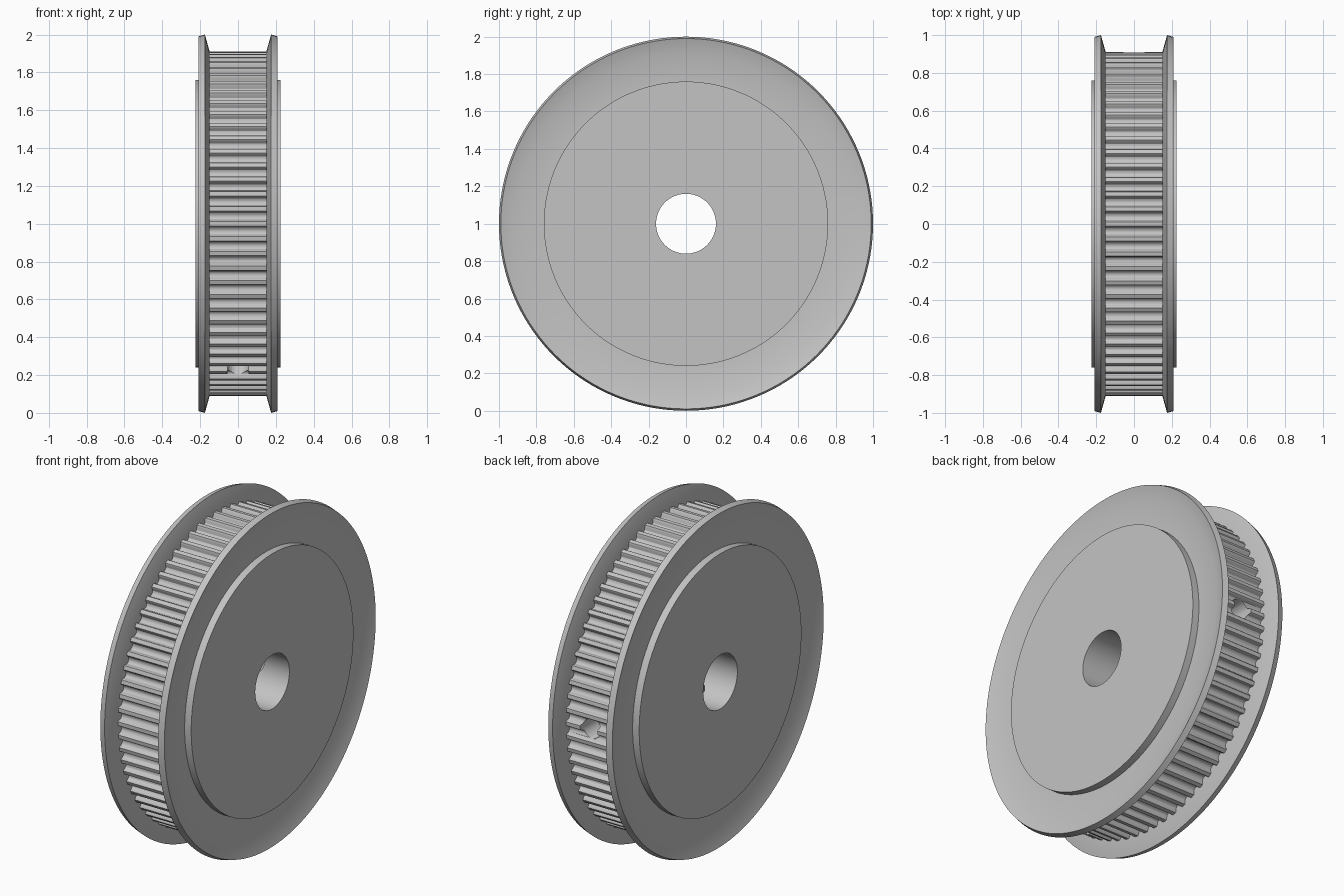
import bpy
import bmesh
from math import sin, cos, pi, radians
from mathutils import Matrix, Vector

if "Cube" in bpy.data.objects:
    bpy.data.objects.remove(bpy.data.objects["Cube"], do_unlink=True)

AXLE = Vector((0, 0, 1))
TEETH = 72
TIP_R = 0.91
BORE_R = 0.16
SEGMENTS = 144

grey = bpy.data.materials.new("machined_grey")
grey.use_nodes = True
COLOUR = (0.55, 0.55, 0.55, 1)
grey.diffuse_color = COLOUR
grey.node_tree.nodes["Principled BSDF"].inputs["Base Color"].default_value = COLOUR


def ring_point(x, r, a):
    return AXLE + Vector((x, r * cos(a), r * sin(a)))


def finish(name, bm):
    bmesh.ops.recalc_face_normals(bm, faces=bm.faces)
    mesh = bpy.data.meshes.new(name)
    bm.to_mesh(mesh)
    bm.free()
    mesh.materials.append(grey)
    ob = bpy.data.objects.new(name, mesh)
    bpy.context.collection.objects.link(ob)
    return ob


def smooth(ob):
    bpy.ops.object.select_all(action="DESELECT")
    ob.select_set(True)
    bpy.context.view_layer.objects.active = ob
    bpy.ops.object.shade_smooth_by_angle(angle=radians(30))


def lathe(name, profile, side):
    """Spin a closed (radius, x) profile round the axle."""
    bm = bmesh.new()
    rings = [[bm.verts.new(ring_point(side * x, r, 2 * pi * i / SEGMENTS))
              for i in range(SEGMENTS)] for r, x in profile]
    for k, a in enumerate(rings):
        b = rings[(k + 1) % len(rings)]
        for i in range(SEGMENTS):
            j = (i + 1) % SEGMENTS
            bm.faces.new((a[i], a[j], b[j], b[i]))
    smooth(finish(name, bm))


def cylinder(name, radius, start, end, segments):
    axis = end - start
    place = (Matrix.Translation((start + end) / 2)
             @ axis.to_track_quat("Z", "Y").to_matrix().to_4x4())
    bm = bmesh.new()
    bmesh.ops.create_cone(bm, cap_ends=True, segments=segments, radius1=radius,
                          radius2=radius, depth=axis.length, matrix=place)
    ob = finish(name, bm)
    ob.hide_render = True
    return ob


# Toothed rim: rounded grooves repeated round the circle, a tooth at angle zero
half = [(0.0285, 0), (0.025, 0.004), (0.0225, 0.014), (0.018, 0.025), (0.010, 0.031)]
groove = [(-t, d) for t, d in half] + [(0, 0.033)] + half[::-1]
outline = [(TIP_R - d, (n + 0.5) * 2 * pi / TEETH + t / TIP_R)
           for n in range(TEETH) for t, d in groove]
bm = bmesh.new()
ends = [[bm.verts.new(ring_point(x, r, a)) for r, a in outline] for x in (-0.152, 0.152)]
for end in ends:
    bm.faces.new(end)
for i in range(len(outline)):
    j = (i + 1) % len(outline)
    bm.faces.new((ends[0][i], ends[0][j], ends[1][j], ends[1][i]))
rim = finish("toothed_rim", bm)

# Axle bore and two set screw holes a third of a turn apart
cutters = [cylinder("bore_cutter", BORE_R, AXLE - Vector((0.5, 0, 0)),
                    AXLE + Vector((0.5, 0, 0)), SEGMENTS)]
for angle in (0, radians(240)):
    cutters.append(cylinder("screw_hole_cutter", 0.058, ring_point(0, 0.05, angle),
                            ring_point(0, 1.1, angle), 32))
for cutter in cutters:
    mod = rim.modifiers.new("cut", "BOOLEAN")
    mod.operation = "DIFFERENCE"
    mod.solver = "EXACT"
    mod.object = cutter
bpy.context.view_layer.update()
cut = bpy.data.meshes.new_from_object(
    rim.evaluated_get(bpy.context.evaluated_depsgraph_get()))
rim.modifiers.clear()
rim.data = cut
for cutter in cutters:
    bpy.data.objects.remove(cutter, do_unlink=True)
smooth(rim)

# Raised hub plates and flared belt flanges, one on each side
hub = [(BORE_R, 0.14), (BORE_R, 0.225), (0.76, 0.225), (0.76, 0.14)]
flange = [(0.74, 0.15), (0.74, 0.182), (0.91, 0.184), (0.99, 0.21),
          (1.0, 0.175), (0.91, 0.15)]
for label, side in (("left", 1), ("right", -1)):
    lathe(label + "_hub_plate", hub, side)
    lathe(label + "_flange", flange, side)
